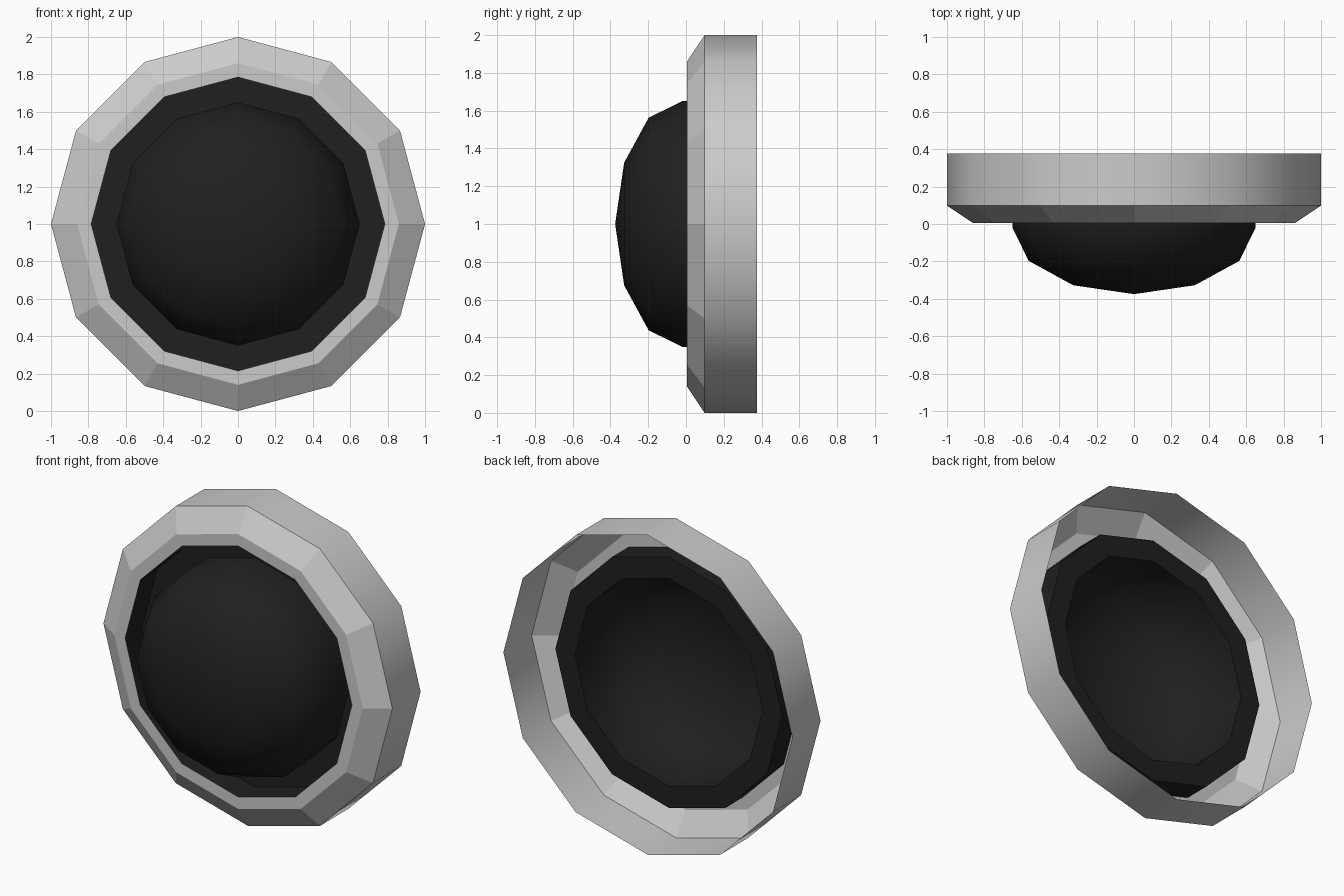
import bpy
import bmesh
from math import sin, cos, pi, radians

if "Cube" in bpy.data.objects:
    bpy.data.objects.remove(bpy.data.objects["Cube"])

SIDES = 12
CENTRE_Z = 1.0


def lathe(name, profile, smooth_bands, sharp_rings, colour=None):
    """Turn (radius, y) points about the front-to-back axis; radius 0 closes to a pole."""
    bm = bmesh.new()
    rings = []
    for r, y in profile:
        if r == 0:
            rings.append([bm.verts.new((0, y, CENTRE_Z))] * SIDES)
        else:
            rings.append([bm.verts.new((r * cos(2 * pi * i / SIDES), y,
                                        CENTRE_Z + r * sin(2 * pi * i / SIDES)))
                          for i in range(SIDES)])
    for k in range(len(rings) - 1):
        a, b = rings[k], rings[k + 1]
        for i in range(SIDES):
            j = (i + 1) % SIDES
            corners = list(dict.fromkeys((a[i], a[j], b[j], b[i])))
            face = bm.faces.new(corners)
            face.smooth = k in smooth_bands
    # crisp edges around the chosen rings
    for k in sharp_rings:
        for i in range(SIDES):
            edge = bm.edges.get((rings[k][i], rings[k][(i + 1) % SIDES]))
            edge.smooth = False
    mesh = bpy.data.meshes.new(name)
    bm.to_mesh(mesh)
    bm.free()
    obj = bpy.data.objects.new(name, mesh)
    bpy.context.collection.objects.link(obj)
    if colour:
        mat = bpy.data.materials.new(name + "_colour")
        mat.diffuse_color = colour
        mat.use_nodes = True
        mat.node_tree.nodes["Principled BSDF"].inputs["Base Color"].default_value = mat.diffuse_color
        mesh.materials.append(mat)
    return obj


# Grey housing: open-backed wall, faceted chamfer, flat front rim
lathe("housing_rim",
      [(1.0, 0.377), (1.0, 0.098), (0.86, 0.005), (0.785, 0.005)],
      smooth_bands={0}, sharp_rings=[1, 2])

# Dark insert: recess wall, recessed floor, neck and flattened dome
dome_r, dome_depth, dome_y = 0.65, 0.355, -0.02
dome = [(dome_r * cos(radians(a)), dome_y - dome_depth * sin(radians(a)))
        for a in (0, 30, 60)] + [(0, dome_y - dome_depth)]
lathe("recess_and_dome",
      [(0.785, 0.005), (0.785, 0.17), (dome_r, 0.17)] + dome,
      smooth_bands={0, 2, 3, 4, 5}, sharp_rings=[1, 2],
      colour=(0.014, 0.014, 0.014, 1))
